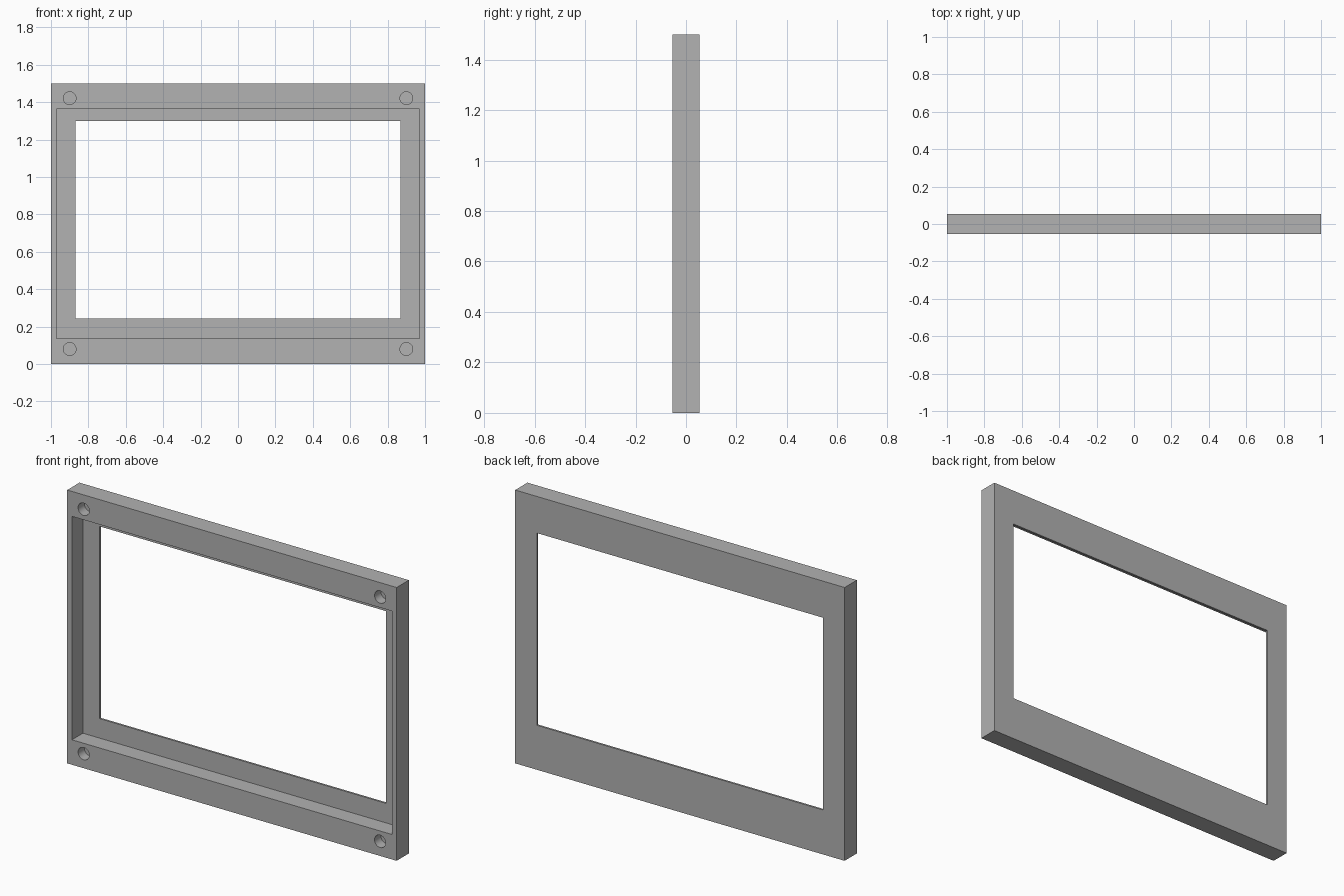
import bpy
from math import pi

cube = bpy.data.objects.get("Cube")
if cube:
    bpy.data.objects.remove(cube, do_unlink=True)

HALF_DEPTH = 0.053
HEIGHT = 1.5
LIP = 0.011          # thin retaining lip at the back
HOLE_DEPTH = 0.055

grey = bpy.data.materials.new("plain grey")
grey.use_nodes = True
grey.diffuse_color = (0.445, 0.445, 0.445, 1)
grey.node_tree.nodes["Principled BSDF"].inputs["Base Color"].default_value = grey.diffuse_color


def box(name, half_width, y0, y1, z0, z1):
    bpy.ops.mesh.primitive_cube_add(size=1, location=(0, (y0 + y1) / 2, (z0 + z1) / 2))
    obj = bpy.context.object
    obj.name = name
    obj.scale = (2 * half_width, y1 - y0, z1 - z0)
    bpy.ops.object.transform_apply(location=True, rotation=False, scale=True)
    obj.data.materials.append(grey)
    return obj


def cut(target, cutter):
    cutter.hide_render = True
    mod = target.modifiers.new("cut", "BOOLEAN")
    mod.operation = "DIFFERENCE"
    mod.solver = "EXACT"
    mod.object = cutter
    bpy.context.view_layer.objects.active = target
    bpy.ops.object.modifier_apply(modifier=mod.name)
    bpy.data.objects.remove(cutter, do_unlink=True)


# Outer slab
frame = box("bezel_frame", 1, -HALF_DEPTH, HALF_DEPTH, 0, HEIGHT)

# Deep recess in the front, leaving the lip
cut(frame, box("recess_cutter", 0.971, -0.2, HALF_DEPTH - LIP, 0.137, 1.363))

# Window through the lip
cut(frame, box("window_cutter", 0.869, -0.2, 0.2, 0.244, 1.299))

# Blind screw holes in the corners
for x in (-0.9, 0.9):
    for z in (0.08, 1.421):
        bpy.ops.mesh.primitive_cylinder_add(
            vertices=32, radius=0.034, depth=2 * HOLE_DEPTH,
            location=(x, -HALF_DEPTH, z), rotation=(pi / 2, 0, 0))
        hole = bpy.context.object
        hole.name = "hole_cutter"
        hole.data.materials.append(grey)
        cut(frame, hole)

# Crisp edges with smooth hole walls
bpy.ops.object.select_all(action="DESELECT")
frame.select_set(True)
bpy.context.view_layer.objects.active = frame
bpy.ops.object.shade_smooth_by_angle()
